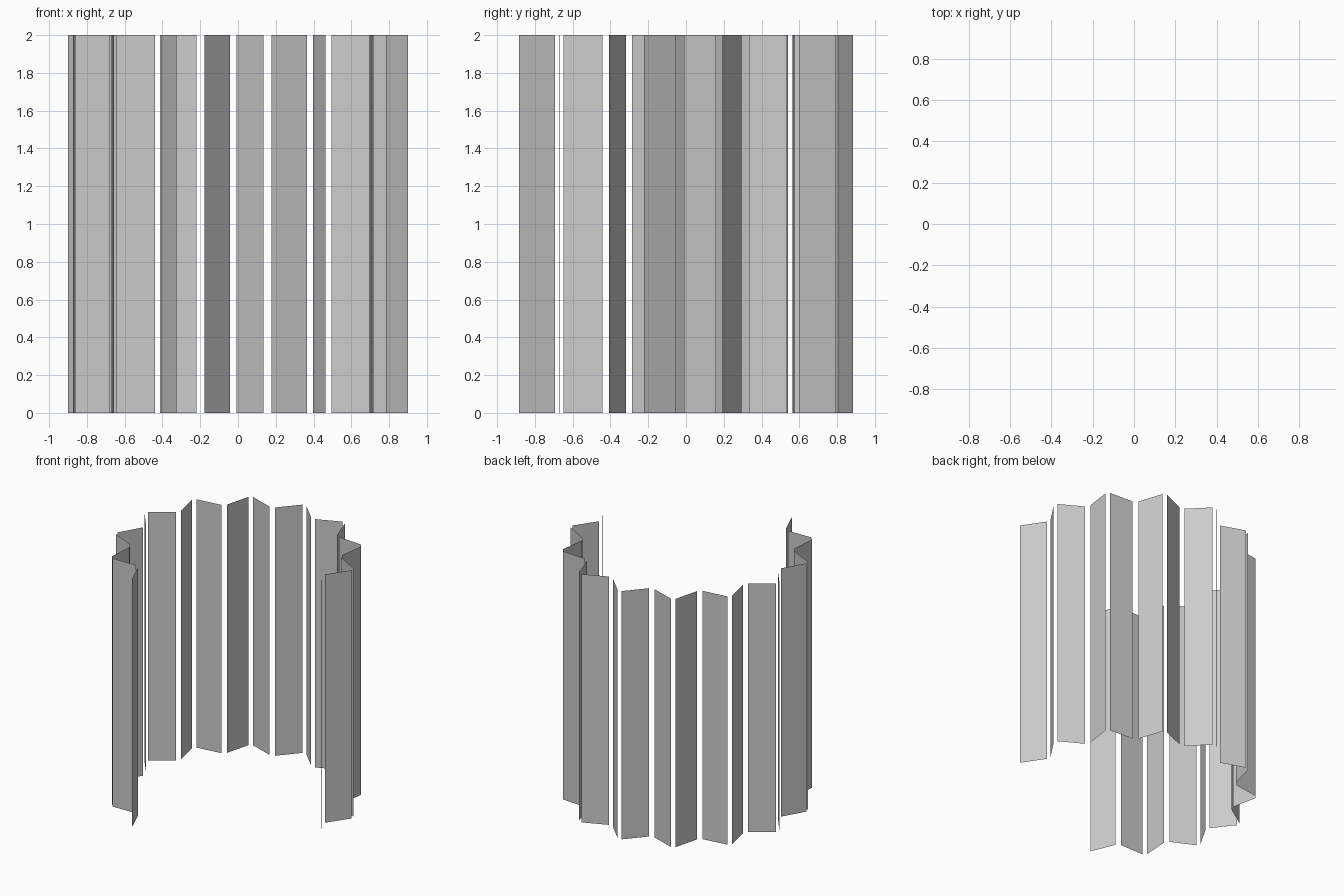
import bpy
from math import sin, cos, radians
from mathutils import Vector

if "Cube" in bpy.data.objects:
    bpy.data.objects.remove(bpy.data.objects["Cube"])

R_OUT, R_IN = 0.933, 0.765      # ridge and valley radii of the folded screen
STEP, START = 13.15, -159.8     # degrees clockwise from +y
COUNT, GAP, HEIGHT = 20, 0.0255, 2.0


def fold_point(k):
    r = R_IN if k % 2 else R_OUT
    a = radians(START + k * STEP)
    return Vector((r * sin(a), r * cos(a), 0))


# Each panel runs between neighbouring folds, held back from both ends
strips = []
for k in range(COUNT):
    p, q = fold_point(k), fold_point(k + 1)
    d = (q - p).normalized() * GAP
    strips.append((p + d, q - d))

# Centre the footprint
pts = [p for s in strips for p in s]
centre = Vector([(min(p[i] for p in pts) + max(p[i] for p in pts)) / 2 for i in range(3)])
up = Vector((0, 0, HEIGHT))

# Thin upright panels, open towards the front right
for k, (p, q) in enumerate(strips):
    p, q = p - centre, q - centre
    mesh = bpy.data.meshes.new("screen_panel")
    mesh.from_pydata([p, q, q + up, p + up], [], [(1, 0, 3, 2)])
    mesh.update()
    panel = bpy.data.objects.new(f"screen_panel_{k + 1:02d}", mesh)
    bpy.context.collection.objects.link(panel)
